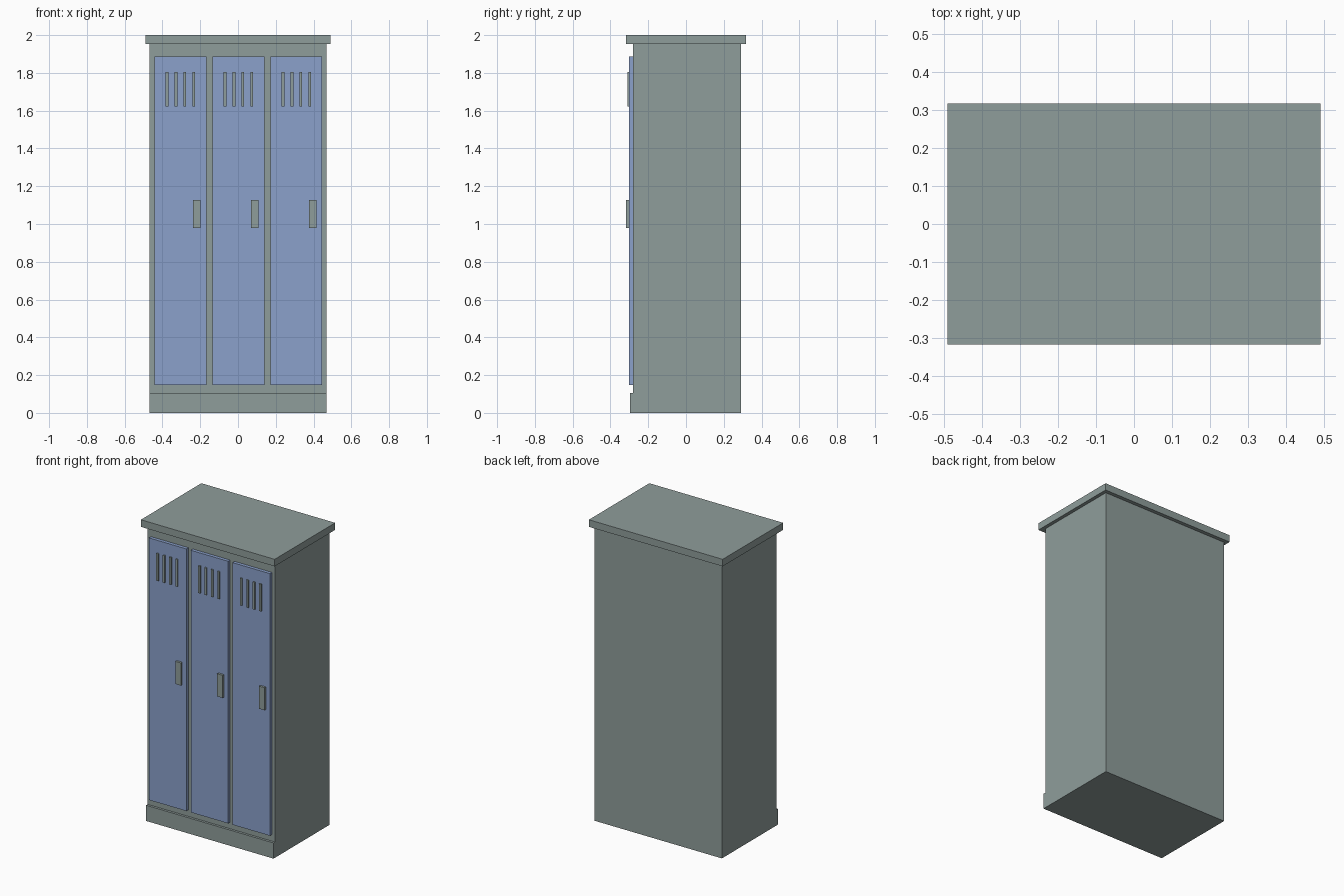
import bpy, bmesh

if "Cube" in bpy.data.objects:
    bpy.data.objects.remove(bpy.data.objects["Cube"])


def material(name, colour):
    m = bpy.data.materials.new(name)
    m.diffuse_color = (*colour, 1.0)
    m.use_nodes = True
    m.node_tree.nodes["Principled BSDF"].inputs["Base Color"].default_value = m.diffuse_color
    return m


GREY = material("grey_green_metal", (0.275, 0.337, 0.328))
BLUE = material("blue_paint", (0.258, 0.356, 0.597))


def add_object(name, bm, mat):
    bmesh.ops.recalc_face_normals(bm, faces=bm.faces)
    mesh = bpy.data.meshes.new(name)
    bm.to_mesh(mesh)
    bm.free()
    mesh.materials.append(mat)
    obj = bpy.data.objects.new(name, mesh)
    bpy.context.collection.objects.link(obj)
    return obj


def box(name, x, y, z, mat):
    """Box from (min, max) ranges on each axis."""
    bm = bmesh.new()
    bmesh.ops.create_cube(bm, size=1.0)
    for v in bm.verts:
        v.co = [r[0] if c < 0 else r[1] for c, r in zip(v.co, (x, y, z))]
    return add_object(name, bm, mat)


# Cabinet carcass: side profile with a protruding plinth, extruded across x
HALF_W = 0.468
profile = [(-0.296, 0), (0.292, 0), (0.292, 1.953),
           (-0.28, 1.953), (-0.28, 0.104), (-0.296, 0.104)]
bm = bmesh.new()
side = bm.faces.new([bm.verts.new((-HALF_W, y, z)) for y, z in profile])
new = bmesh.ops.extrude_face_region(bm, geom=[side])["geom"]
bmesh.ops.translate(bm, vec=(2 * HALF_W, 0, 0),
                    verts=[g for g in new if isinstance(g, bmesh.types.BMVert)])
add_object("cabinet_body", bm, GREY)

# Overhanging top slab
box("top_slab", (-0.491, 0.491), (-0.317, 0.317), (1.953, 2.0), GREY)

# Three doors, each with four vent bars and a handle
for i, side_name in enumerate(("left", "middle", "right")):
    cx = (i - 1) * 0.307 + 0.002
    box(f"{side_name}_door", (cx - 0.137, cx + 0.137), (-0.302, -0.278),
        (0.148, 1.887), BLUE)
    for k in range(4):
        vx = cx + (k - 1.5) * 0.047
        box(f"{side_name}_vent_{k + 1}", (vx - 0.007, vx + 0.007),
            (-0.311, -0.30), (1.623, 1.804), GREY)
    hx = cx + 0.087
    box(f"{side_name}_handle", (hx - 0.02, hx + 0.02), (-0.317, -0.30),
        (0.978, 1.128), GREY)
